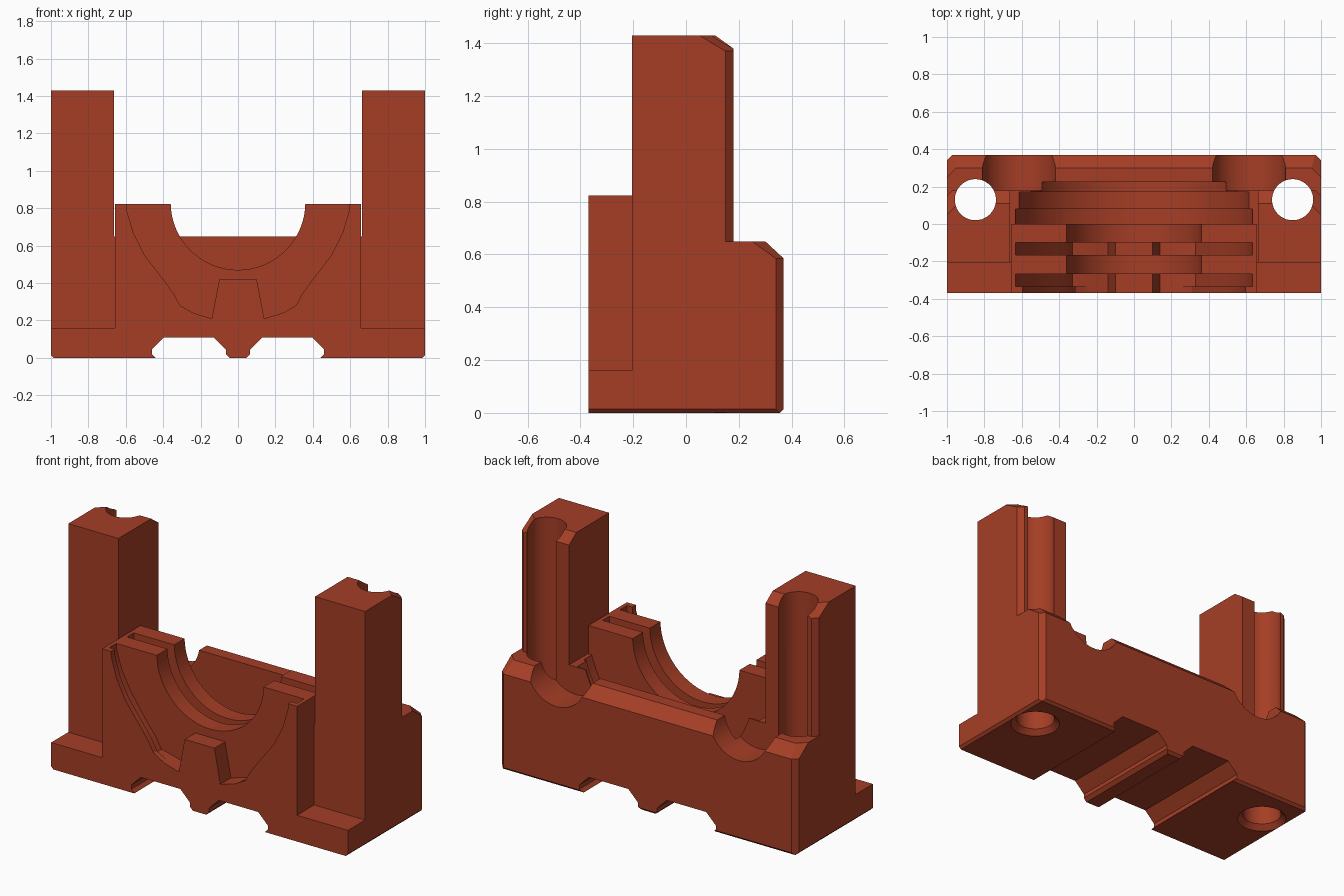
import bpy, bmesh, math
from mathutils import Vector

if "Cube" in bpy.data.objects:
    bpy.data.objects.remove(bpy.data.objects["Cube"])

paint = bpy.data.materials.new("rust_red")
paint.diffuse_color = (0.376, 0.048, 0.019, 1)
paint.use_nodes = True
paint.node_tree.nodes["Principled BSDF"].inputs["Base Color"].default_value = paint.diffuse_color


def prism(name, pts, axis, a, b):
    """Extrude a 2D outline along x (outline is y,z), y (x,z) or z (x,y)."""
    def place(p, t):
        return {'x': (t, p[0], p[1]), 'y': (p[0], t, p[1]), 'z': (p[0], p[1], t)}[axis]
    bm = bmesh.new()
    lo = [bm.verts.new(place(p, a)) for p in pts]
    hi = [bm.verts.new(place(p, b)) for p in pts]
    n = len(pts)
    bm.faces.new(lo)
    bm.faces.new(hi)
    for i in range(n):
        bm.faces.new((lo[i], lo[(i + 1) % n], hi[(i + 1) % n], hi[i]))
    bmesh.ops.recalc_face_normals(bm, faces=bm.faces)
    me = bpy.data.meshes.new(name)
    bm.to_mesh(me)
    bm.free()
    ob = bpy.data.objects.new(name, me)
    bpy.context.collection.objects.link(ob)
    me.materials.append(paint)
    return ob


def circle(cx, cy, r, n=48):
    return [(cx + r * math.cos(2 * math.pi * i / n), cy + r * math.sin(2 * math.pi * i / n))
            for i in range(n)]


def rect(x0, x1, y0, y1):
    return [(x0, y0), (x1, y0), (x1, y1), (x0, y1)]


def combine(ob, other, op):
    """Apply a boolean and delete the helper."""
    m = ob.modifiers.new("b", 'BOOLEAN')
    m.object, m.operation, m.solver = other, op, 'EXACT'
    bpy.context.view_layer.objects.active = ob
    bpy.ops.object.modifier_apply(modifier=m.name)
    bpy.data.objects.remove(other)


def cut(ob, pts, axis, a, b):
    combine(ob, prism("cutter", pts, axis, a, b), 'DIFFERENCE')


def shave(ob, point, normal):
    """Remove everything beyond a plane."""
    n = Vector(normal).normalized()
    c = prism("cutter", rect(-2, 2, -2, 2), 'z', 0, 4)
    c.rotation_euler = n.to_track_quat('Z', 'Y').to_euler()
    c.location = point
    bpy.context.view_layer.update()
    combine(ob, c, 'DIFFERENCE')


def cone(x, y):
    bpy.ops.mesh.primitive_cone_add(vertices=40, radius1=0.15, radius2=0.11, depth=0.04,
                                    location=(x, y, 0.01))
    return bpy.context.object


# Main block with front foot flange and bevelled back edge
body = prism("bearing_block", [(-.37, 0), (.355, 0), (.37, .015), (.37, .585), (.30, .65),
                               (-.205, .65), (-.205, .16), (-.37, .16)], 'x', -1, 1)
for s in (-1, 1):
    shave(body, (s, .34, 0), (s, 1, 0))
    shave(body, (s, .25, .65), (s, 1, 1.385))
    shave(body, (s, 0, .015), (s, 0, -1))

# Saddle standing on the front of the block
combine(body, prism("saddle", rect(-.657, .657, .1, .823), 'y', -.37, 0), 'UNION')

# Stepped cavity behind the saddle
for r, a, b in ((.66, 0, .08), (.64, .07, .172), (.58, .165, .225)):
    cut(body, circle(0, .83, r, 64), 'y', a, b)

# Half-round pockets in the rear wall
for s in (-1, 1):
    cut(body, circle(s * .615, .68, .198), 'y', .18, .5)

# Towers
for s in (-1, 1):
    t = prism("tower", [(-.205, .1), (.18, .1), (.18, 1.38), (.11, 1.43), (-.205, 1.43)],
              'x', *sorted((s * .662, s)))
    shave(t, (s, .15, 1), (s, 1, 0))
    shave(t, (s, .05, 1.43), (s, 1, 1.67))
    combine(body, t, 'UNION')

# Shaft bore through the saddle
cut(body, circle(0, .83, .36, 64), 'y', -.5, .05)

# Front recess and the slot between the two bearing webs, each leaving a centre tab
half = [(.60, .90), (.595, .79), (.56, .67), (.50, .55), (.40, .42), (.345, .345),
        (.31, .28), (.24, .24), (.14, .21), (.10, .42)]
recess = half + [(-x, z) for x, z in reversed(half)]
wide = [(x * 1.06 if i < 7 else x, z - (.02 if 3 < i < 7 else 0)) for i, (x, z) in enumerate(half)]
wide = wide + [(-x, z) for x, z in reversed(wide)]
cut(body, recess, 'y', -.5, -.33)
cut(body, wide, 'y', -.335, -.268)
cut(body, wide, 'y', -.165, -.10)

# Bolt holes running up the tower backs, countersunk underneath
for s in (-1, 1):
    cut(body, circle(s * .848, .13, .11, 40), 'z', -.2, 1.6)
    combine(body, cone(s * .848, .13), 'DIFFERENCE')

# Channels under the block, leaving a narrow centre rib
for s in (-1, 1):
    cut(body, [(s * x, z) for x, z in ((.44, -.1), (.44, 0), (.46, .02), (.46, .045), (.395, .11),
                                       (.13, .11), (.065, .045), (.065, .02), (.045, 0),
                                       (.045, -.1))], 'y', -.5, .5)

# Smooth curves, crisp edges
bpy.ops.object.select_all(action='DESELECT')
body.select_set(True)
bpy.context.view_layer.objects.active = body
bpy.ops.object.shade_smooth_by_angle(angle=math.radians(25))
